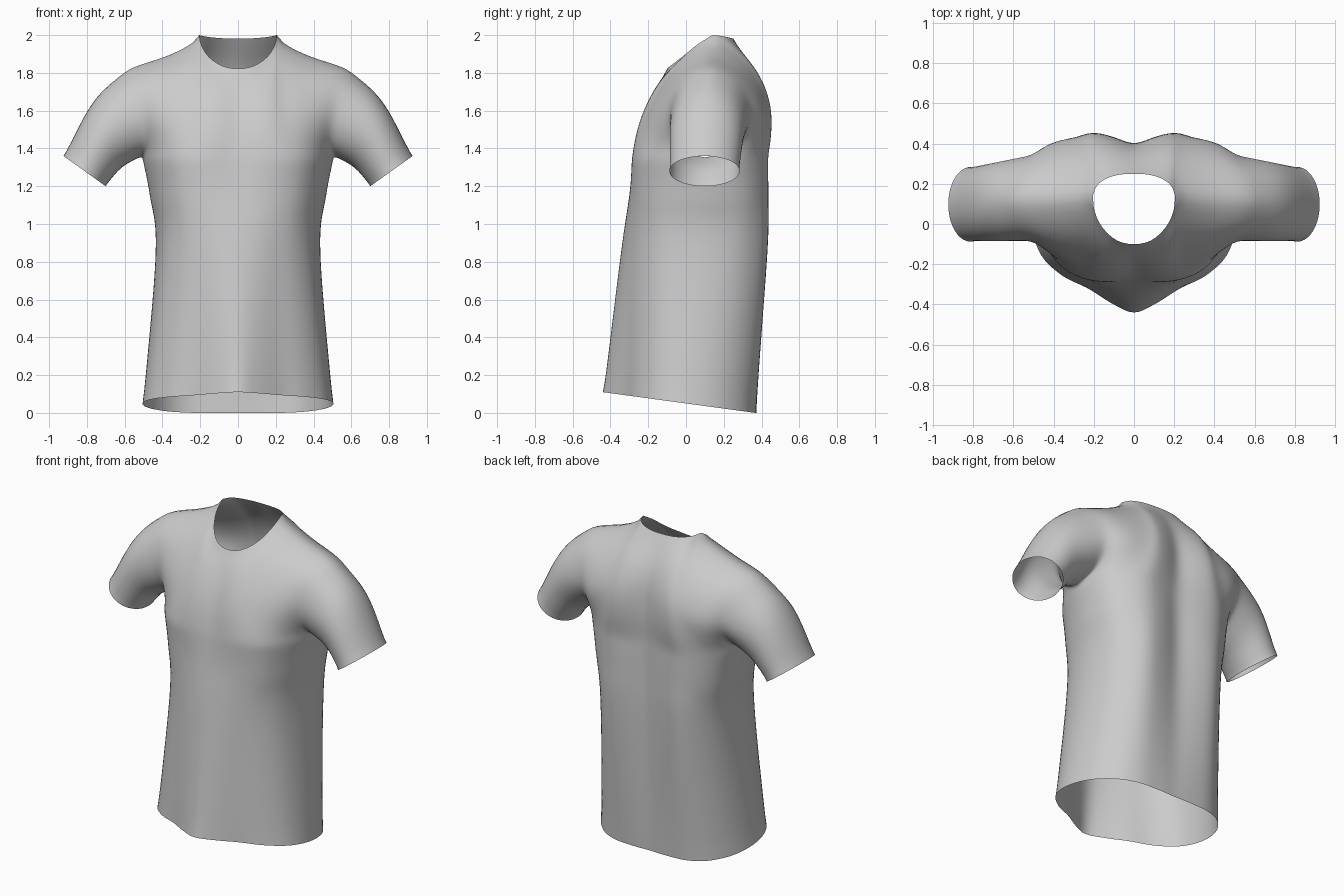
import bpy, bmesh, math
from mathutils import Vector as V

if "Cube" in bpy.data.objects:
    bpy.data.objects.remove(bpy.data.objects["Cube"])

K, M = 24, 20          # columns per half panel, rows up an armhole


def spline(pts, n):
    """Smooth curve through pts, n+1 samples; mirrored tangent where it starts/ends at x=0."""
    p = [V(q) for q in pts]

    def ghost(a, b):
        return V((-b.x, b.y, b.z)) if abs(a.x) < 1e-6 and abs(b.x) > 1e-6 else 2 * a - b
    g = [ghost(p[0], p[1])] + p + [ghost(p[-1], p[-2])]
    out = []
    for i in range(n + 1):
        s = i / n * (len(p) - 1)
        k = min(int(s), len(p) - 2)
        t = s - k
        a, b, c, d = g[k:k + 4]
        out.append(0.5 * (2 * b + (c - a) * t + (2 * a - 5 * b + 4 * c - d) * t * t
                          + (3 * b - a - 3 * c + d) * t ** 3))
    return out


bm = bmesh.new()


def add_grid(rows):
    vs = [[bm.verts.new(p) for p in r] for r in rows]
    for a, b in zip(vs, vs[1:]):
        for i in range(len(a) - 1):
            bm.faces.new((a[i], a[i + 1], b[i + 1], b[i]))


def coons(bottom, top, left, right):
    rows = []
    for j in range(M + 1):
        v, row = j / M, []
        for i in range(K + 1):
            u = i / K
            row.append((1 - u) * left[j] + u * right[j] + (1 - v) * bottom[i] + v * top[i]
                       - (1 - u) * (1 - v) * bottom[0] - u * (1 - v) * bottom[K]
                       - (1 - u) * v * top[0] - u * v * top[K])
        rows.append(row)
    return rows


# Torso half sections, front centre -> side -> back centre
hem = [(0, -.44), (.11, -.395), (.23, -.32), (.36, -.255), (.465, -.15), (.505, 0),
       (.475, .17), (.38, .30), (.26, .36), (.12, .372), (0, .37)]
waist = [(0, -.345), (.11, -.33), (.21, -.29), (.31, -.23), (.395, -.12), (.435, .06),
         (.425, .22), (.37, .34), (.26, .43), (.12, .42), (0, .39)]
ribs = [(0, -.30), (.12, -.298), (.23, -.275), (.335, -.22), (.42, -.1), (.468, .09),
        (.45, .25), (.385, .36), (.26, .435), (.12, .425), (0, .39)]
chest = [(0, -.275), (.12, -.287), (.24, -.277), (.36, -.22), (.455, -.09), (.51, .10),
         (.475, .27), (.39, .37), (.26, .435), (.12, .42), (0, .39)]
rings = [spline([(x, y, .05 - .136 * y) for x, y in hem], 2 * K)]
for sec, z in ((waist, .85), (ribs, 1.15), (chest, 1.35)):
    rings.append(spline([(x, y, z) for x, y in sec], 2 * K))
columns = [spline([r[i] for r in rings], 36) for i in range(2 * K + 1)]
add_grid([[c[j] for c in columns] for j in range(37)])

# Upper front and back panels: centre line, neckline + shoulder, armhole
pit, tip, neck = (.51, .10, 1.35), (.59, .12, 1.835), (.205, .14, 2.0)
shoulder = spline([neck, (.3, .135, 1.945), (.4, .13, 1.9), (.5, .125, 1.868), tip], K // 2)
arm_front = spline([pit, (.49, -.03, 1.42), (.505, -.088, 1.57), (.545, -.03, 1.75), tip], M)
arm_back = spline([pit, (.49, .25, 1.42), (.50, .35, 1.56), (.545, .28, 1.75), tip], M)
neck_front = spline([(0, -.1, 1.822), (.085, -.082, 1.838), (.155, -.02, 1.885),
                     (.195, .06, 1.95), neck], K // 2)
neck_back = spline([(0, .25, 1.982), (.075, .245, 1.983), (.14, .225, 1.988),
                    (.185, .19, 1.995), neck], K // 2)
mid_front = spline([(0, -.275, 1.35), (0, -.235, 1.51), (0, -.175, 1.67), (0, -.1, 1.822)], M)
mid_back = spline([(0, .39, 1.35), (0, .395, 1.55), (0, .365, 1.77), (0, .25, 1.982)], M)
ring = rings[-1]
add_grid(coons(ring[:K + 1], neck_front + shoulder[1:], mid_front, arm_front))
add_grid(coons(ring[K:][::-1], neck_back + shoulder[1:], mid_back, arm_back))

# Sleeve: armhole ring -> elbow-side ring -> open cuff
armhole = arm_front + arm_back[-2::-1]


def oval(centre, axis, width):
    c, a = V(centre), V(axis)
    return [c - a * math.cos(t) - V((0, width, 0)) * math.sin(t)
            for t in (math.pi * i / M for i in range(2 * M + 1))]


upper = oval((.69, .11, 1.475), (.075, 0, .18), .2)
cuff = oval((.812, .098, 1.28), (.112, 0, .08), .186)
paths = [spline([a, b, c], 18) for a, b, c in zip(armhole, upper, cuff)]
add_grid([[p[j] for p in paths] for j in range(19)])

# Mirror, weld and relax the cloth
geo = bmesh.ops.duplicate(bm, geom=bm.verts[:] + bm.edges[:] + bm.faces[:])["geom"]
for v in geo:
    if isinstance(v, bmesh.types.BMVert):
        v.co.x *= -1
bmesh.ops.remove_doubles(bm, verts=bm.verts[:], dist=.0008)
inner = [v for v in bm.verts if not v.is_boundary]
for _ in range(7):
    bmesh.ops.smooth_vert(bm, verts=inner, factor=.5,
                          use_axis_x=True, use_axis_y=True, use_axis_z=True)
bmesh.ops.recalc_face_normals(bm, faces=bm.faces[:])

mesh = bpy.data.meshes.new("shirt")
bm.to_mesh(mesh)
bm.free()
shirt = bpy.data.objects.new("shirt", mesh)
bpy.context.collection.objects.link(shirt)
for f in mesh.polygons:
    f.use_smooth = True
